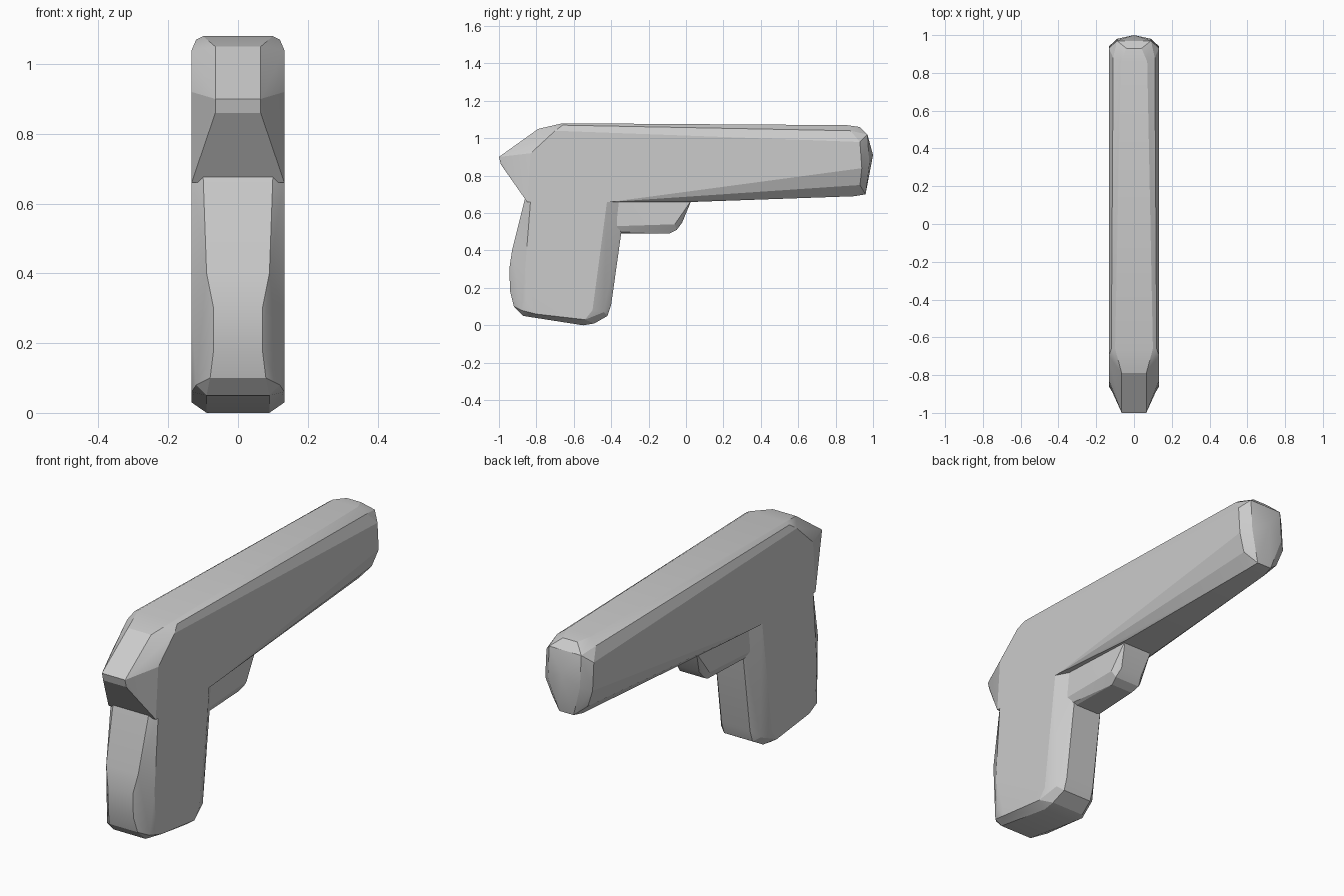
import bpy, bmesh
from math import radians

cube = bpy.data.objects.get("Cube")
if cube:
    bpy.data.objects.remove(cube, do_unlink=True)

grey = bpy.data.materials.new("plain grey")
grey.use_nodes = True
GREY = (0.6, 0.6, 0.6, 1)
grey.diffuse_color = GREY
grey.node_tree.nodes["Principled BSDF"].inputs["Base Color"].default_value = GREY


def hull_part(name, points):
    """Convex shell around mirrored points given as (half width, y, z)."""
    bm = bmesh.new()
    for w, y, z in points:
        for side in ((1, -1) if w else (1,)):
            bm.verts.new((side * w, y, z))
    result = bmesh.ops.convex_hull(bm, input=bm.verts[:])
    spare = {v for v in result["geom_interior"] if isinstance(v, bmesh.types.BMVert)}
    bmesh.ops.delete(bm, geom=list(spare), context="VERTS")
    bmesh.ops.dissolve_limit(bm, angle_limit=radians(1), verts=bm.verts[:], edges=bm.edges[:])
    bmesh.ops.recalc_face_normals(bm, faces=bm.faces[:])
    mesh = bpy.data.meshes.new(name)
    bm.to_mesh(mesh)
    bm.free()
    mesh.materials.append(grey)
    obj = bpy.data.objects.new(name, mesh)
    bpy.context.collection.objects.link(obj)
    bpy.ops.object.select_all(action="DESELECT")
    obj.select_set(True)
    bpy.context.view_layer.objects.active = obj
    bpy.ops.object.shade_smooth_by_angle(angle=radians(20))


FULL = 0.133

# Upper body: pointed front, full-width shoulder, rounded rear end
hull_part("upper_body", [
    (.065, -1, .90), (.065, -.99, .86),
    (FULL, -.85, .66), (FULL, -.40, .66), (.09, .05, .66), (.05, .60, .68),
    (FULL, -.83, .92), (FULL, -.70, 1.04), (.065, -.79, 1.05),
    (.10, -.66, 1.08), (.12, -.66, 1.07),
    (.07, .86, 1.07), (.11, .88, 1.04), (FULL, .93, .98), (FULL, .94, .84),
    (.10, .93, .75), (.05, .90, .69), (.04, .96, .70),
    (.04, .93, 1.06), (.09, .97, 1.02), (.09, .98, .86), (0, 1, .91),
])

# Grip: narrow front and rear panels, wide flat sides, chamfered foot
hull_part("grip", [
    (.10, -.86, .68), (FULL, -.83, .68), (FULL, -.42, .68), (.08, -.32, .68),
    (.09, -.93, .40), (.07, -.945, .30), (.07, -.94, .18), (.08, -.92, .10),
    (FULL, -.86, .30), (FULL, -.85, .12), (.12, -.88, .08), (.09, -.87, .05),
    (FULL, -.80, .06), (FULL, -.54, .03), (.09, -.55, 0), (.09, -.49, .01),
    (FULL, -.50, .08), (.11, -.44, .07), (.08, -.42, .05), (.08, -.40, .11),
])

# Guard block under the body, with a rounded lower edge
hull_part("trigger_guard", [
    (w, y, z)
    for y, z, inset in ((-.37, .67, 0), (.03, .67, .02), (-.37, .53, 0), (-.06, .54, .01),
                        (-.37, .50, .015), (-.05, .51, .03), (-.37, .49, .035),
                        (-.09, .49, .04), (-.02, .55, .04))
    for w in (.10 - inset,)
])
